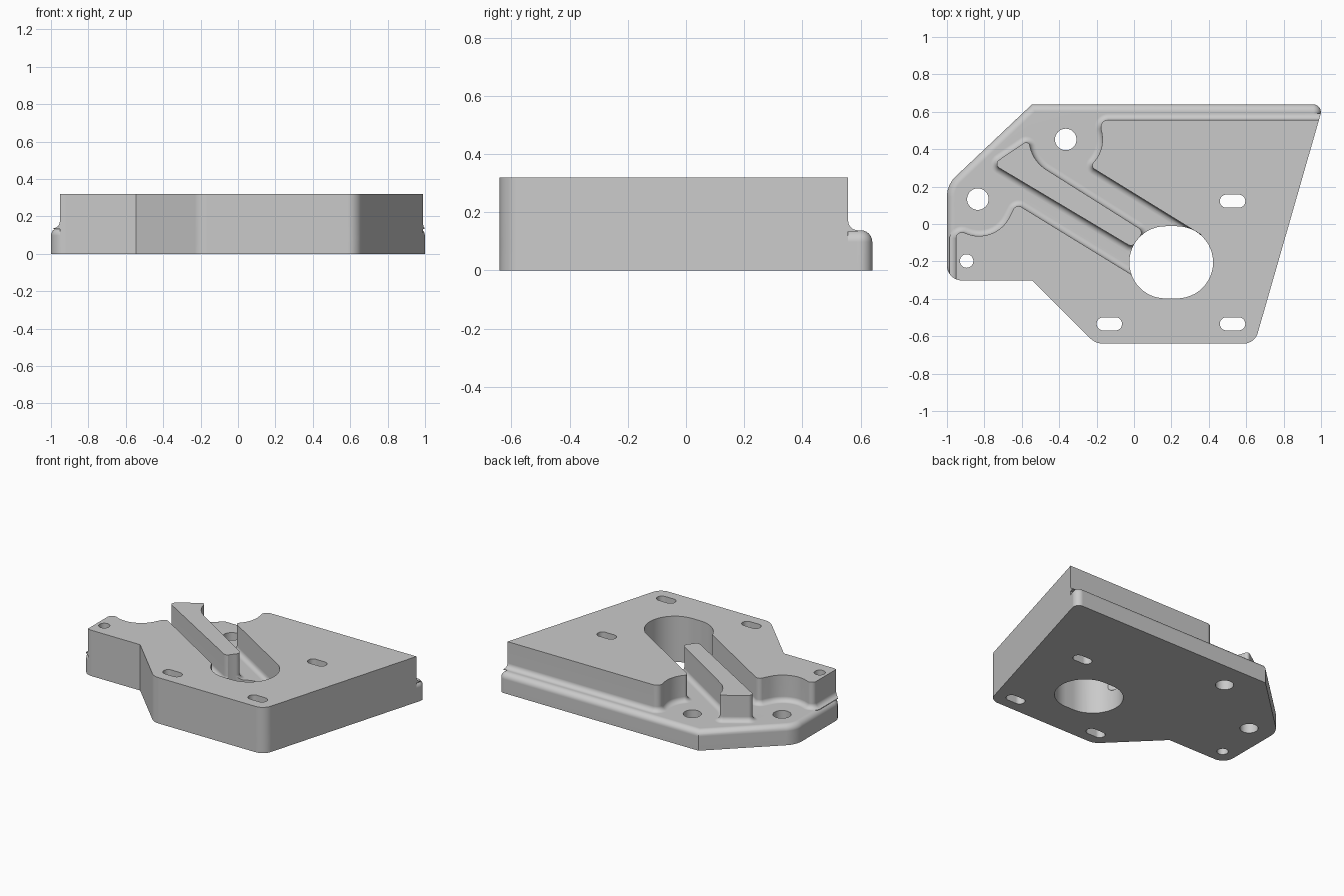
import bpy, bmesh, math
from mathutils import Vector

if "Cube" in bpy.data.objects:
    bpy.data.objects.remove(bpy.data.objects["Cube"])

PLATE, TOP = 0.138, 0.32      # step height and full height
ROUND, FILLET = 0.04, 0.033   # rounded plate rim and fillet at foot of walls


def rounded(corners, seg=10):
    """Closed counter-clockwise outline from (x, y, radius) corners."""
    pts = []
    for i, (x, y, r) in enumerate(corners):
        p = Vector((x, y))
        a = (Vector(corners[i - 1][:2]) - p).normalized()
        b = (Vector(corners[(i + 1) % len(corners)][:2]) - p).normalized()
        if r == 0:
            pts.append(p)
            continue
        half = a.angle(b) / 2
        c = p + (a + b).normalized() * r / math.sin(half)
        start = p + a * r / math.tan(half) - c
        end = p + b * r / math.tan(half) - c
        sweep = -start.angle_signed(end)
        for k in range(seg + 1):
            t = sweep * k / seg
            q = Vector((start.x * math.cos(t) - start.y * math.sin(t),
                        start.x * math.sin(t) + start.y * math.cos(t)))
            pts.append(c + q)
    return [p for i, p in enumerate(pts) if (p - pts[i - 1]).length > 1e-4]


def grow(pts, d):
    """Offset an outline outwards by d."""
    out = []
    for i, p in enumerate(pts):
        e1 = (p - pts[i - 1]).normalized()
        e2 = (pts[(i + 1) % len(pts)] - p).normalized()
        n1, n2 = Vector((e1.y, -e1.x)), Vector((e2.y, -e2.x))
        out.append(p + (n1 + n2) * d / (1 + n1.dot(n2)))
    return out


def stack(name, pts, levels):
    """Solid lofted through (z, offset) levels of one outline."""
    bm = bmesh.new()
    rings = [[bm.verts.new((p.x, p.y, z)) for p in grow(pts, d)] for z, d in levels]
    n = len(pts)
    for lo, hi in zip(rings, rings[1:]):
        for i in range(n):
            j = (i + 1) % n
            bm.faces.new((lo[i], lo[j], hi[j], hi[i]))
    bm.faces.new(rings[0][::-1])
    bm.faces.new(rings[-1])
    me = bpy.data.meshes.new(name)
    bm.to_mesh(me)
    bm.free()
    ob = bpy.data.objects.new(name, me)
    bpy.context.collection.objects.link(ob)
    return ob


def boolean(ob, other, op):
    bpy.context.view_layer.objects.active = ob
    m = ob.modifiers.new(op, 'BOOLEAN')
    m.operation, m.object, m.solver = op, other, 'EXACT'
    bpy.ops.object.modifier_apply(modifier=m.name)
    bpy.data.objects.remove(other)


def slot(x, y, w, h):
    r = h / 2
    return rounded([(x + sx * w / 2, y + sy * r, r * 0.9999)
                    for sx, sy in ((-1, -1), (1, -1), (1, 1), (-1, 1))], 12)


# Base plate with a rounded upper rim
outline = rounded([(-1, -0.302, 0.08), (-0.545, -0.302, 0), (-0.205, -0.64, 0.1),
                   (0.645, -0.64, 0.08), (1.013, 0.64, 0.042),
                   (-0.545, 0.64, 0), (-1, 0.21, 0.15)])
steps = [math.radians(a) for a in range(0, 91, 15)]
bracket = stack("bracket", outline, [(0, 0)] + [
    (PLATE - ROUND + ROUND * math.sin(t), -ROUND * (1 - math.cos(t))) for t in steps])

# Raised areas: filleted foot, trimmed flush with the plate outline
wall = [(-0.1, 0), (PLATE - 0.004, 0), (PLATE - 0.004, FILLET)] + [
    (PLATE + FILLET * (1 - math.cos(t)), FILLET * (1 - math.sin(t))) for t in steps] + [(TOP, 0)]
main_block = [(-0.953, -0.8, 0), (1.2, -0.8, 0), (1.2, 0.557, 0),
              (-0.188, 0.557, 0.04), (-0.1526, 0.402, 0.18), (-0.235, 0.308, 0.022),
              (0.36, -0.058, 0), (0.1, -0.34, 0),
              (-0.63, 0.108, 0.03), (-0.745, -0.1185, 0.18), (-0.953, -0.026, 0.033)]
centre_rib = [(-0.008, -0.125, 0.03), (0.052, -0.038, 0.03), (-0.541, 0.336, 0.195),
              (-0.563, 0.45, 0.02), (-0.755, 0.32, 0.025)]
for name, shape in (("main_block", main_block), ("centre_rib", centre_rib)):
    part = stack(name, rounded(shape), wall)
    boolean(part, stack("trim", outline, [(0, 0), (0.5, 0)]), 'INTERSECT')
    boolean(bracket, part, 'UNION')

# Large opening, round holes and slots
for x, y, w, h in ((0.199, -0.205, 0.448, 0.386),
                   (-0.365, 0.452, 0.115, 0.115), (-0.835, 0.133, 0.115, 0.115),
                   (-0.895, -0.198, 0.072, 0.072),
                   (0.527, 0.122, 0.136, 0.07), (0.527, -0.534, 0.136, 0.07),
                   (-0.132, -0.534, 0.136, 0.07)):
    boolean(bracket, stack("hole_cutter", slot(x, y, w, h), [(-0.2, 0), (0.6, 0)]), 'DIFFERENCE')

# Finish
grey = bpy.data.materials.new("grey metal")
grey.diffuse_color = (0.59, 0.59, 0.59, 1)
grey.use_nodes = True
grey.node_tree.nodes["Principled BSDF"].inputs["Base Color"].default_value = grey.diffuse_color
bracket.data.materials.clear()
bracket.data.materials.append(grey)
bpy.ops.object.select_all(action='DESELECT')
bracket.select_set(True)
bpy.context.view_layer.objects.active = bracket
bpy.ops.object.shade_smooth_by_angle(angle=math.radians(35))
weighted = bracket.modifiers.new("weighted_normals", 'WEIGHTED_NORMAL')
weighted.keep_sharp = True
